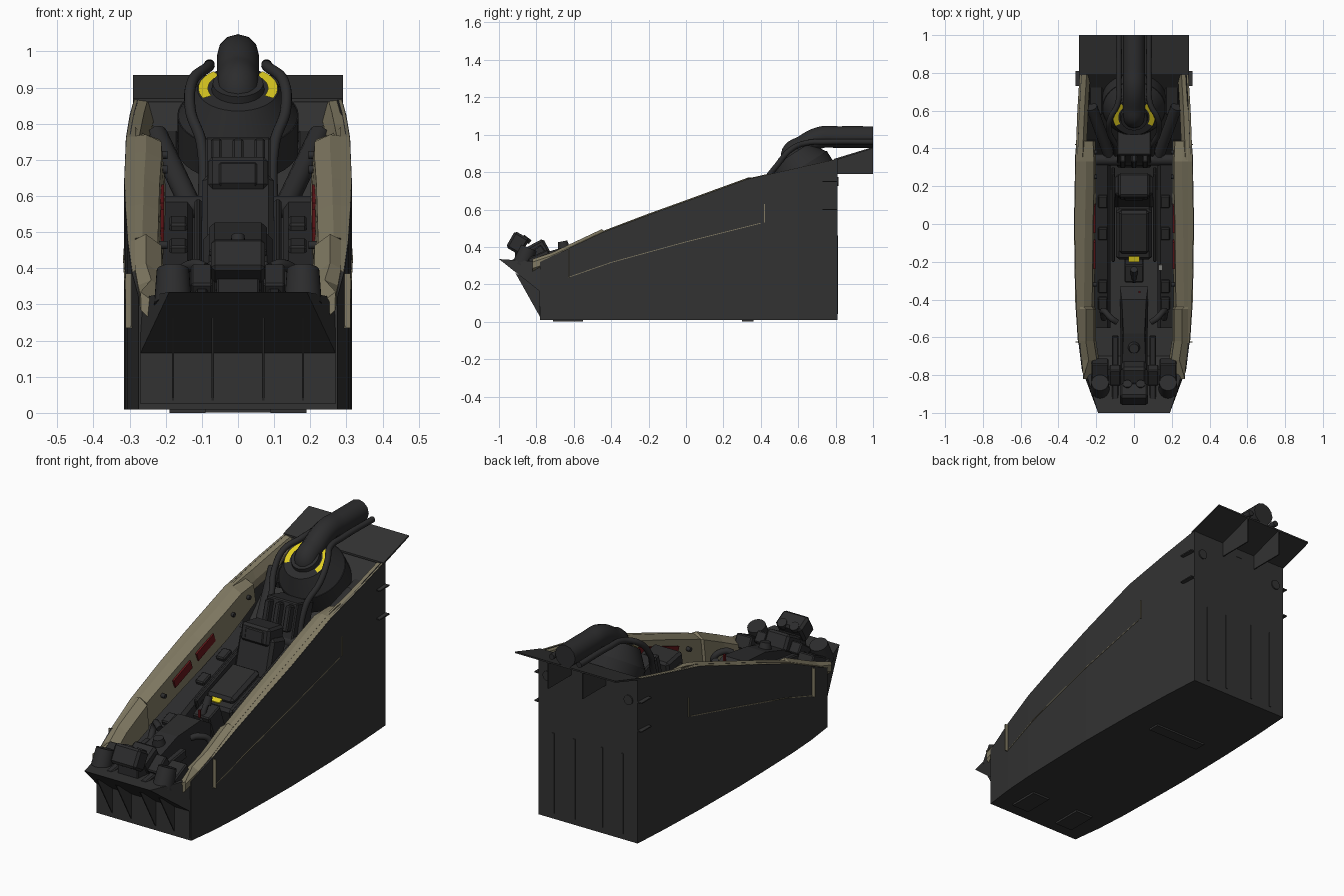
import bpy, bmesh, math
from mathutils import Vector

if "Cube" in bpy.data.objects:
    bpy.data.objects.remove(bpy.data.objects["Cube"])


def material(name, r, g, b):
    m = bpy.data.materials.new(name)
    m.diffuse_color = (r, g, b, 1)
    m.use_nodes = True
    m.node_tree.nodes["Principled BSDF"].inputs["Base Color"].default_value = m.diffuse_color
    return m


HULL = material("dark grey", .032, .032, .032)
INNER = material("charcoal", .025, .025, .026)
BEIGE = material("khaki beige", .22, .195, .125)
RED = material("dark red", .13, .008, .01)
YELLOW = material("warning yellow", .75, .62, .015)
LIGHT = material("pale grey", .3, .3, .28)


def finish(name, bm, mat, smooth=False):
    bmesh.ops.recalc_face_normals(bm, faces=bm.faces)
    me = bpy.data.meshes.new(name)
    bm.to_mesh(me)
    bm.free()
    me.materials.append(mat)
    ob = bpy.data.objects.new(name, me)
    bpy.context.collection.objects.link(ob)
    if smooth:
        for p in me.polygons:
            p.use_smooth = len(p.vertices) == 4
    return ob


def loft(name, sections, mat):
    """Skin closed rings of equal length and cap the ends."""
    bm = bmesh.new()
    rings = [[bm.verts.new(p) for p in s] for s in sections]
    n = len(rings[0])
    for a, b in zip(rings, rings[1:]):
        for i in range(n):
            j = (i + 1) % n
            bm.faces.new((a[i], a[j], b[j], b[i]))
    bm.faces.new(rings[0])
    bm.faces.new(rings[-1])
    return finish(name, bm, mat)


def plate(name, x, profile, mat, thick=.006):
    """Thin upright plate from a (y, z) outline."""
    return loft(name, [[(x + d * thick / 2, y, z) for y, z in profile] for d in (-1, 1)], mat)


def box(name, c, size, mat, tilt=0, bevel=0.006):
    bm = bmesh.new()
    bmesh.ops.create_cube(bm, size=1)
    bmesh.ops.scale(bm, vec=size, verts=bm.verts)
    if bevel:
        bmesh.ops.bevel(bm, geom=bm.edges[:], offset=bevel, segments=1, affect='EDGES')
    ob = finish(name, bm, mat)
    ob.location = c
    ob.rotation_euler.x = math.radians(tilt)
    return ob


def cone(name, a, b, r1, r2, mat, sides=28):
    a, b = Vector(a), Vector(b)
    bm = bmesh.new()
    bmesh.ops.create_cone(bm, cap_ends=True, segments=sides, radius1=r1, radius2=r2, depth=(b - a).length)
    ob = finish(name, bm, mat, True)
    ob.location = (a + b) / 2
    ob.rotation_euler = (b - a).to_track_quat('Z', 'Y').to_euler()
    return ob


def tube(name, pts, r, mat, curved=True):
    cu = bpy.data.curves.new(name, 'CURVE')
    cu.dimensions = '3D'
    cu.bevel_depth, cu.bevel_resolution, cu.use_fill_caps = r, 4, True
    sp = cu.splines.new('BEZIER')
    sp.bezier_points.add(len(pts) - 1)
    for bp, p in zip(sp.bezier_points, pts):
        bp.co = p
        bp.handle_left_type = bp.handle_right_type = 'AUTO' if curved else 'VECTOR'
    sp.resolution_u = 8
    cu.materials.append(mat)
    ob = bpy.data.objects.new(name, cu)
    bpy.context.collection.objects.link(ob)
    return ob


def lerp(table, y):
    for (a, u), (b, v) in zip(table, table[1:]):
        if y <= b:
            return u + (v - u) * max(0, (y - a) / (b - a))
    return table[-1][1]


RIM = [(-.78, .32), (-.45, .475), (-.2, .57), (0, .642), (.33, .762), (.81, .87)]
WIDTH = [(-.78, .275), (-.62, .295), (-.4, .309), (0, .315), (.33, .31), (.6, .3), (.81, .287)]
FLOOR = [(-.78, .25), (-.7, .16), (.3, .18), (.45, .5), (.6, .66), (.81, .865)]


def rim(y):
    return lerp(RIM, y)


def width(y):
    return lerp(WIDTH, y)


# Open hull tub
secs = []
for y in (-.78, -.7, -.62, -.45, -.2, 0, .18, .33, .45, .6, .81):
    w, z, f = width(y), rim(y), lerp(FLOOR, y)
    half = [(w, .01), (w, z), (w - .012, z), (w - .03, f)]
    secs.append([(x, y, h) for x, h in half] + [(-x, y, h) for x, h in reversed(half)])
loft("hull_tub", secs, HULL)

# Nose: upright front, overhanging lip and thin fins below it
side = [(-.785, .025, .27), (-.785, .165, .27), (-1, .335, .19), (-.8, .322, .25), (-.77, .3, .27)]
loft("nose_lip", [[(s * w, y, z) for y, z, w in side] for s in (-1, 1)], HULL)
for x in (-.18, -.07, .07, .18):
    plate("nose_fin", x, [(-.78, .025), (-.913, .262), (-.78, .18)], HULL)

# Rear plate, its brackets and back details
loft("rear_plate", [[(s * .29, .79, .86), (s * .29, 1, .926), (s * .29, 1, .934), (s * .29, .79, .87)] for s in (-1, 1)], HULL)
for x in (-.1, .1):
    plate("rear_bracket", x, [(.8, .79), (1, .79), (1, .93), (.8, .865)], HULL)
for x in (-.2, -.08, .08, .2):
    box("back_rib", (x, .811, .25), (.012, .006, .42), HULL, bevel=0)
for x in (-.14, .14):
    box("belly_plate", (x, -.63, .005), (.1, .16, .01), HULL, bevel=0)
box("belly_panel", (0, .33, .006), (.3, .06, .01), HULL, bevel=0)
for s in (-1, 1):
    cone("back_bolt", (s * .235, .80, .75), (s * .235, .816, .75), .025, .025, HULL)
    for z in (.6, .75):
        box("rear_side_fin", (s * .297, .77, z), (.028, .08, .006), HULL, bevel=0)
    # side step: slim beige ledge and hatch edge
    secs = []
    for y, z in ((-.63, .235), (-.4, .315), (0, .425), (.4, .525)):
        o = width(y) + .003
        secs.append([(s * (o - .015), y, z), (s * o, y, z), (s * o, y, z + .004), (s * (o - .015), y, z + .004)])
    loft("side_ledge", secs, BEIGE)
    box("step_edge", (s * .3, -.625, .31), (.022, .006, .15), BEIGE, bevel=0)
    box("hatch_edge", (s * .308, .42, .58), (.007, .006, .1), BEIGE, bevel=0)

# Beige cockpit sills, inner panels and fittings
for s in (-1, 1):
    secs = []
    for y in (-.63, -.45, -.2, 0, .18, .33, .5, .65, .80):
        z, t = rim(y), width(y) - .002
        secs.append([(s * t, y, z - .025), (s * t, y, z + .001), (s * (t - .035), y, z + (.004 if y < .4 else -.004)),
                     (s * (t - .055), y, z - .05), (s * (t - .05), y, z - .1)])
    loft("sill_outer", secs, BEIGE)
    secs = []
    for y, inn, drop in ((-.82, .215, .055), (-.72, .185, .09), (-.62, .2, .11), (-.45, .2, .13), (-.44, .21, .13),
                         (-.2, .207, .14), (0, .205, .15), (.2, .2, .15), (.33, .2, .14), (.44, .205, .12)):
        z = rim(y) if y > -.78 else .315
        o = min(width(y) - .006, .285)
        lift = .02 if y < -.44 else .008
        secs.append([(s * o, y, z - .03), (s * o, y, z + .004), (s * (inn + .055), y, z + (lift if y < .4 else -.015)),
                     (s * (inn + .012), y, z - (.012 if y < .4 else .03)), (s * inn, y, z - drop), (s * (inn + .03), y, z - drop)])
    loft("sill_inner_panel", secs, BEIGE)
    for y in (-.16, .03):
        box("red_plate", (s * .2095, y, rim(y) - .068), (.009, .15, .045), RED, 20, 0)
    for y in (-.32, .25, .38):
        cone("sill_knob", (s * .195, y, rim(y) - .06), (s * .22, y, rim(y) - .06), .011, .011, INNER, 12)
    # side console following the rim
    secs = []
    for y in (-.55, -.2, .1, .35):
        z = rim(y) - .17
        secs.append([(s * .125, y, .17), (s * .125, y, z - .02), (s * .14, y, z), (s * .25, y, z), (s * .25, y, .17)])
    loft("side_console", secs, INNER)
    for y in (-.42, -.33, -.05, .12):
        box("console_switchbox", (s * .165, y, rim(y) - .165), (.05, .07, .03), INNER, 20)
    # lever, foot well and front drums
    tube("console_lever", [(s * .16, -.5, .31), (s * .16, -.46, .38), (s * .12, -.5, .41), (s * .09, -.52, .4)], .016, INNER)
    box("pedal_rail", (s * .1, -.76, .33), (.035, .34, .05), INNER, 8)
    box("pedal", (s * .1, -.8, .36), (.06, .1, .06), INNER, 35)
    cone("front_drum", (s * .18, -.88, .3), (s * .18, -.84, .395), .052, .045, INNER)
    box("drum_bracket", (s * .18, -.78, .33), (.09, .12, .07), INNER, 25)
    # struts, harness pipes and seat rails
    tube("rear_strut", [(s * .225, .62, .77), (s * .13, .36, .57)], .03, INNER, False)
    tube("vertical_pipe", [(s * .13, .36, .3), (s * .13, .36, .6)], .026, INNER, False)
    tube("handrail_pipe", [(s * .1, .35, .5), (s * .1, .42, .74), (s * .132, .49, .84), (s * .125, .56, .92),
                           (s * .085, .64, .955), (s * .08, .75, .962), (s * .08, 1, .962)], .015, INNER)
    box("seat_rail", (s * .11, .05, .46), (.02, .5, .1), INNER, 20)
    box("rear_gusset", (s * .2, .68, .74), (.07, .2, .05), INNER, 18)

# Cross beam and ejection seat
cone("cross_beam", (-.21, .34, .57), (.21, .34, .57), .03, .03, INNER)
box("seat_pan", (0, -.04, .4), (.19, .28, .12), INNER, 18, .015)
box("seat_cushion", (0, -.04, .475), (.16, .24, .04), INNER, 18, .015)
box("seat_back", (0, .17, .5), (.2, .12, .3), INNER, -15, .015)
box("headrest", (0, .2, .655), (.165, .13, .09), INNER, -10, .012)
box("headrest_pad", (0, .145, .66), (.11, .03, .07), INNER, -10, .008)
box("rear_rail_block", (0, .4, .62), (.18, .14, .26), INNER, -15)
for x in (-.06, 0, .06):
    box("rail_fin", (x, .34, .69), (.03, .06, .13), INNER, -15)

# Seat grip with yellow and pale fittings
box("grip_base", (0, -.24, .36), (.1, .1, .14), INNER, 20)
box("yellow_grip", (0, -.185, .447), (.06, .03, .008), YELLOW, 18, 0)
box("pale_plate", (.14, -.23, .405), (.02, .03, .008), LIGHT, 20, 0)
box("red_switch", (.03, -.36, .45), (.01, .01, .04), RED, 0, 0)

# Centre console, stick and instruments
loft("centre_console", [[(s * .07, -.83, .27), (s * .06, -.9, .33), (s * .06, -.7, .385), (s * .055, -.58, .42),
                         (s * .065, -.4, .44), (s * .075, -.33, .4), (s * .075, -.33, .17)] for s in (-1, 1)], INNER)
tube("control_stick", [(0, -.3, .36), (0, -.28, .43), (0, -.25, .47)], .014, INNER)
cone("stick_knob", (0, -.26, .45), (0, -.24, .49), .022, .018, INNER, 16)
cone("console_dial", (0, -.65, .38), (0, -.66, .43), .035, .025, INNER)
box("instrument_box", (0, -.9, .42), (.15, .09, .1), INNER, -30, .012)
box("instrument_hood", (0, -.8, .375), (.13, .13, .09), INNER, 28, .012)
box("instrument_foot", (0, -.88, .36), (.12, .07, .08), INNER)
for x in (-.035, .035):
    cone("instrument_dial", (x, -.86, .43), (x, -.845, .45), .024, .024, INNER, 20)

# Rear drum with yellow arcs and the big hose
base, tip = Vector((0, .67, .73)), Vector((0, .565, .895))
axis = (tip - base).normalized()
cone("rear_drum", base, base + axis * .11, .168, .168, INNER, 36)
cone("rear_drum_cap", base + axis * .11, tip, .165, .112, INNER, 36)
bm = bmesh.new()
side_dir, up_dir = Vector((1, 0, 0)), Vector((0, .78, .62))
up_dir = (up_dir - axis * up_dir.dot(axis)).normalized()
for sx in (-1, 1):
    prev = None
    for i in range(11):
        a = math.radians(-28 + 8 * i)
        d = side_dir * sx * math.cos(a) + up_dir * math.sin(a)
        pair = [bm.verts.new(tip + axis * .004 + d * r) for r in (.083, .11)]
        if prev:
            bm.faces.new((prev[0], prev[1], pair[1], pair[0]))
        prev = pair
finish("yellow_arcs", bm, YELLOW)
cone("hose_collar", tip - axis * .01, tip + axis * .02, .075, .07, INNER)
tube("rear_hose", [(0, .61, .83), (0, .565, .89), (0, .63, .94), (0, .72, .985), (0, .82, .987), (0, 1, .987)], .058, INNER)
